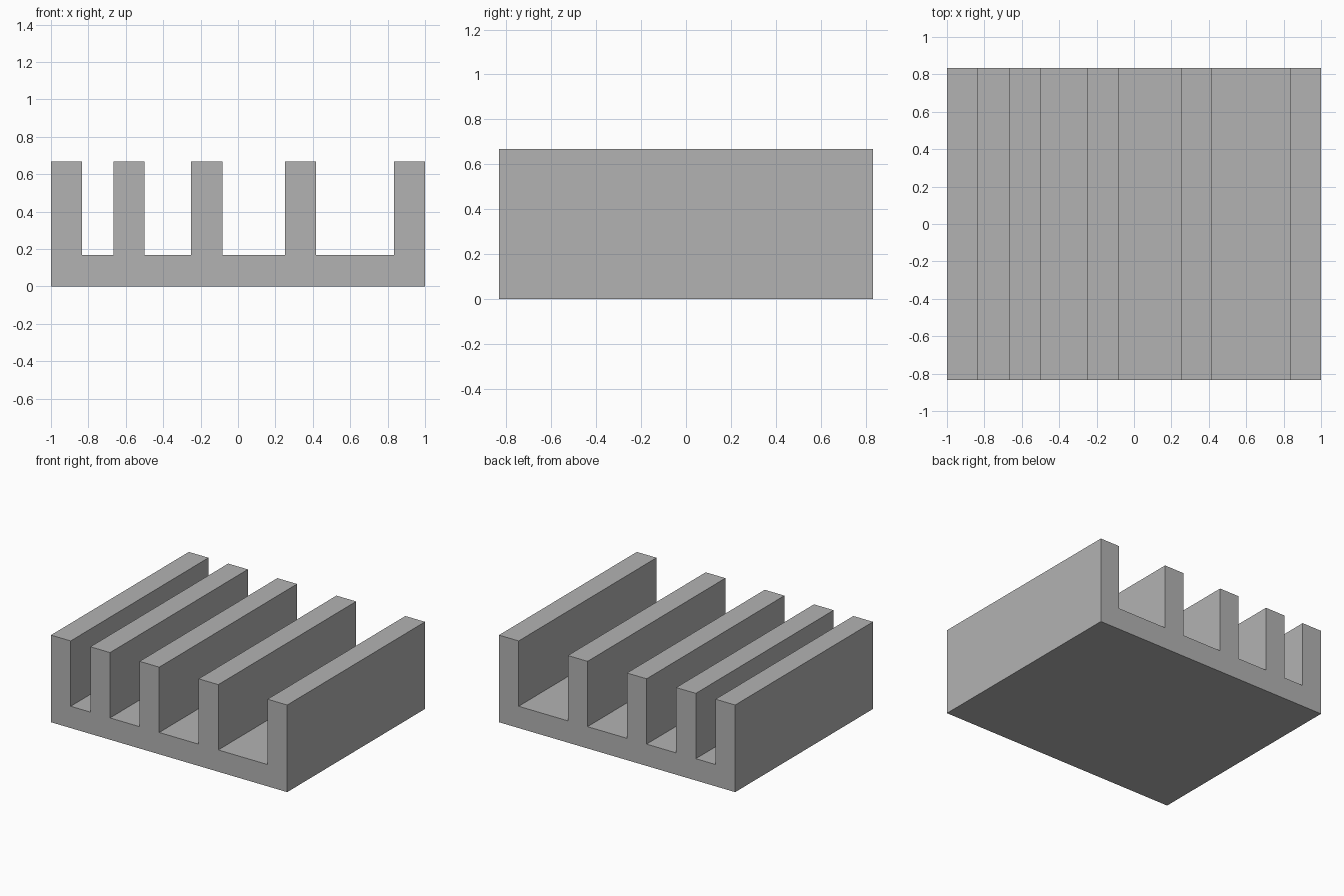
import bpy
import bmesh

cube = bpy.data.objects.get("Cube")
if cube:
    bpy.data.objects.remove(cube, do_unlink=True)

UNIT = 1 / 12          # module: every wall is two units thick
HALF_DEPTH = 10 * UNIT
WALL, FLOOR, TOP = 2, 2, 8
GAPS = [2, 3, 4, 5]    # channels widen towards +x

# Plain grey
grey = bpy.data.materials.new("plain_grey")
grey.use_nodes = True
colour = (0.45, 0.45, 0.45, 1)
grey.diffuse_color = colour
grey.node_tree.nodes["Principled BSDF"].inputs["Base Color"].default_value = colour

# Comb profile: base line, then wall tops and channel floors from left to right
profile = [(24, 0), (0, 0)]
x = 0
for gap in GAPS + [0]:
    profile += [(x, TOP), (x + WALL, TOP)]
    if gap:
        profile += [(x + WALL, FLOOR), (x + WALL + gap, FLOOR)]
    x += WALL + gap

# Ribbed block: extrude the profile from front to back
bm = bmesh.new()
face = bm.faces.new([bm.verts.new((px * UNIT - 1, -HALF_DEPTH, pz * UNIT))
                     for px, pz in profile])
extruded = bmesh.ops.extrude_face_region(bm, geom=[face], use_keep_orig=True)
moved = [v for v in extruded["geom"] if isinstance(v, bmesh.types.BMVert)]
bmesh.ops.translate(bm, verts=moved, vec=(0, 2 * HALF_DEPTH, 0))
bmesh.ops.recalc_face_normals(bm, faces=bm.faces[:])

mesh = bpy.data.meshes.new("ribbed_block")
bm.to_mesh(mesh)
bm.free()
mesh.materials.append(grey)
block = bpy.data.objects.new("ribbed_block", mesh)
bpy.context.collection.objects.link(block)
